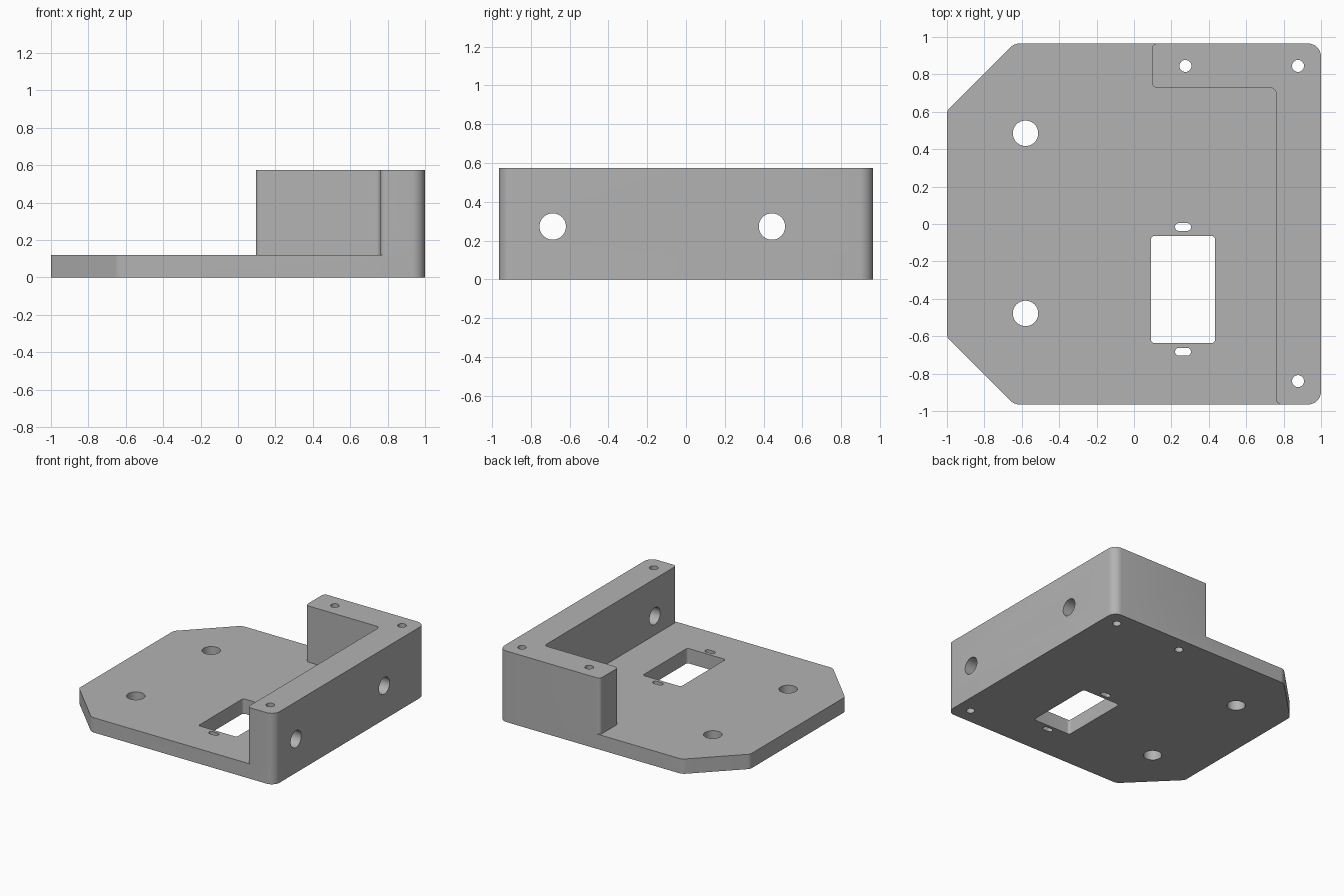
import bpy, bmesh, math
from mathutils import Vector, Matrix

cube = bpy.data.objects.get("Cube")
if cube:
    bpy.data.objects.remove(cube, do_unlink=True)

grey = bpy.data.materials.new("mid grey")
grey.use_nodes = True
colour = (0.45, 0.45, 0.45, 1)
grey.diffuse_color = colour
grey.node_tree.nodes["Principled BSDF"].inputs["Base Color"].default_value = colour


def rounded(corners, steps=8):
    """Outline with each (x, y, radius) corner replaced by an arc."""
    pts = []
    for i, (x, y, r) in enumerate(corners):
        p = Vector((x, y))
        a = (Vector(corners[i - 1][:2]) - p).normalized()
        b = (Vector(corners[(i + 1) % len(corners)][:2]) - p).normalized()
        half = a.angle(b) / 2
        centre = p + (a + b).normalized() * (r / math.sin(half))
        start = p + a * (r / math.tan(half)) - centre
        end = p + b * (r / math.tan(half)) - centre
        sweep = math.atan2(start.cross(end), start.dot(end))
        for k in range(steps + 1):
            pts.append(centre + Matrix.Rotation(sweep * k / steps, 2) @ start)
    return pts


def prism(name, outline, z0, z1):
    bm = bmesh.new()
    face = bm.faces.new([bm.verts.new((p[0], p[1], z0)) for p in outline])
    top = bmesh.ops.extrude_face_region(bm, geom=[face])
    verts = [v for v in top["geom"] if isinstance(v, bmesh.types.BMVert)]
    bmesh.ops.translate(bm, verts=verts, vec=(0, 0, z1 - z0))
    bmesh.ops.recalc_face_normals(bm, faces=bm.faces)
    mesh = bpy.data.meshes.new(name)
    bm.to_mesh(mesh)
    bm.free()
    mesh.materials.append(grey)
    obj = bpy.data.objects.new(name, mesh)
    bpy.context.collection.objects.link(obj)
    return obj


def box_outline(x, y, w, d, r):
    w, d = w / 2, d / 2
    return rounded([(x - w, y - d, r), (x + w, y - d, r), (x + w, y + d, r), (x - w, y + d, r)])


def circle(x, y, r, n=40):
    return [(x + r * math.cos(math.tau * k / n), y + r * math.sin(math.tau * k / n)) for k in range(n)]


def combine(target, tool, operation):
    mod = target.modifiers.new(tool.name, "BOOLEAN")
    mod.operation, mod.solver, mod.object = operation, "EXACT", tool
    bpy.context.view_layer.objects.active = target
    bpy.ops.object.modifier_apply(modifier=mod.name)
    bpy.data.objects.remove(tool, do_unlink=True)


SIDE, PLATE_TOP, WALL_TOP = 0.965, 0.12, 0.575

# Base plate with two chamfered corners
bracket = prism("mounting_bracket", rounded([
    (-1, -0.605, 0.04), (-0.64, -SIDE, 0.07), (1, -SIDE, 0.07),
    (1, SIDE, 0.07), (-0.64, SIDE, 0.07), (-1, 0.605, 0.04)]), 0, PLATE_TOP)

# L-shaped wall
wall = prism("corner_wall", rounded([
    (0.76, -SIDE, 0.03), (1, -SIDE, 0.07), (1, SIDE, 0.07),
    (0.095, SIDE, 0.03), (0.095, 0.728, 0.03), (0.76, 0.728, 0.03)]), PLATE_TOP, WALL_TOP)
combine(bracket, wall, "UNION")

# Vertical holes: screws, plate bolts, rectangular window and its slots
cuts = [circle(x, y, 0.032) for x, y in ((0.275, 0.845), (0.877, 0.845), (0.877, -0.84))]
cuts += [circle(-0.58, y, 0.068) for y in (0.485, -0.478)]
cuts += [box_outline(0.262, -0.35, 0.343, 0.573, 0.02)]
cuts += [box_outline(0.262, y, 0.085, 0.042, 0.0205) for y in (-0.016, -0.683)]
for outline in cuts:
    combine(bracket, prism("hole_cutter", outline, -0.1, 0.8), "DIFFERENCE")

# Sideways holes through the long wall
for y in (-0.687, 0.443):
    cutter = prism("side_cutter", circle(0, 0, 0.068), 0.6, 1.2)
    cutter.data.transform(Matrix.Translation((0, y, 0.273)) @ Matrix.Rotation(math.pi / 2, 4, "Y"))
    combine(bracket, cutter, "DIFFERENCE")

bpy.ops.object.select_all(action="DESELECT")
bracket.select_set(True)
bpy.context.view_layer.objects.active = bracket
bpy.ops.object.shade_smooth_by_angle(angle=math.radians(30))
